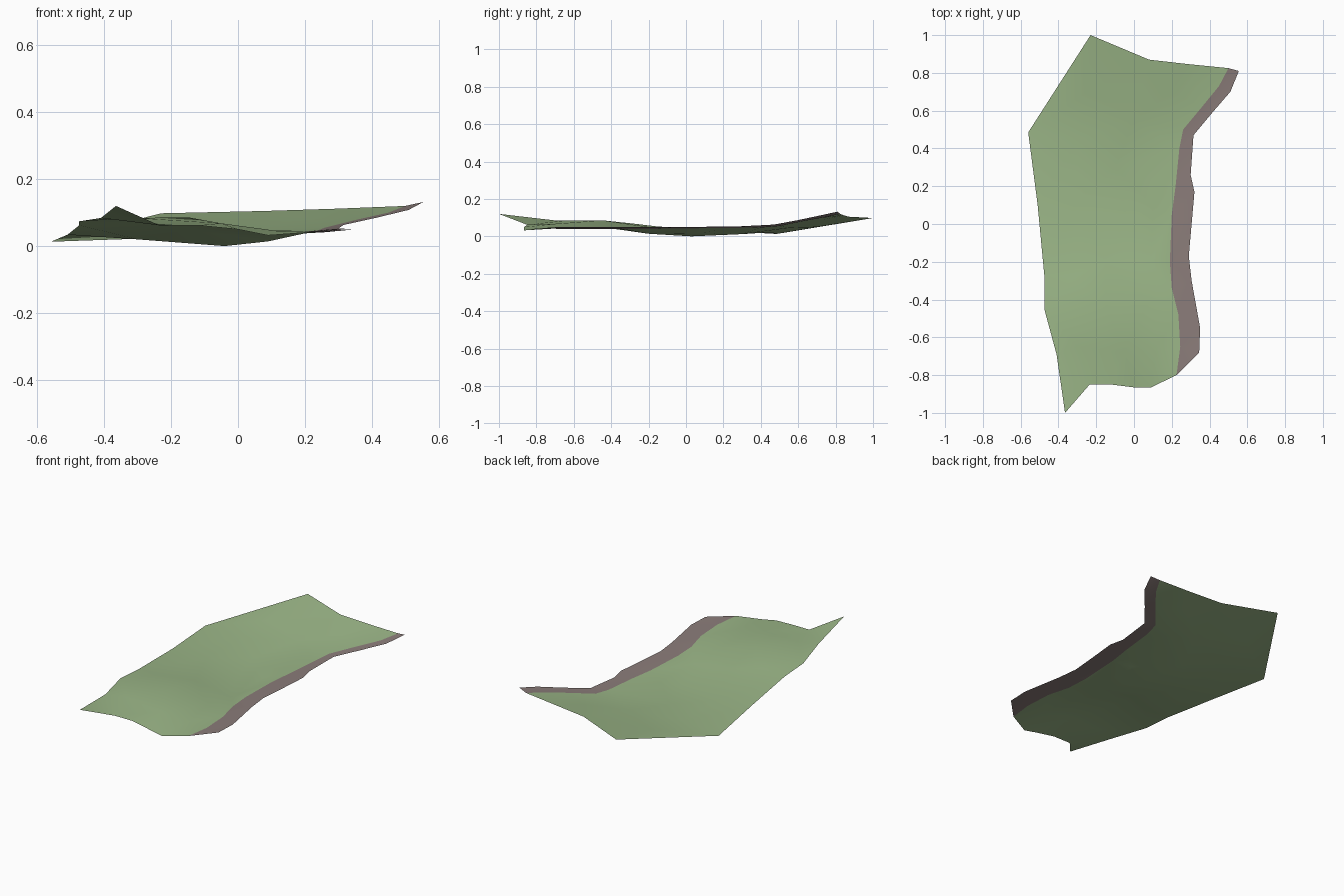
import bpy, bmesh
from mathutils import Vector
from mathutils.geometry import delaunay_2d_cdt

# Outer outline of the land, clockwise from the far peak
outline = [(-.23, 1, .098), (.08, .87, .105), (.30, .845, .112), (.50, .825, .12),
           (.555, .81, .132), (.51, .70, .108), (.415, .59, .085), (.315, .47, .063),
           (.30, .26, .052), (.32, .17, .052), (.305, 0, .05), (.29, -.17, .05),
           (.305, -.3, .05), (.35, -.55, .05), (.345, -.68, .05), (.225, -.80, .042),
           (.09, -.865, .032), (0, -.865, .05), (-.12, -.85, .062), (-.235, -.85, .062),
           (-.365, -1, .12), (-.41, -.69, .084), (-.475, -.45, .074), (-.475, -.27, .062),
           (-.51, .1, .034), (-.56, .485, .013)]
# Line where the grass meets the earth bank (between outline points 3 and 15)
seam = [(.45, .73, .10), (.36, .62, .08), (.26, .50, .055), (.24, .40, .047),
        (.22, .20, .045), (.20, .05, .043), (.19, -.2, .04), (.20, -.34, .038),
        (.235, -.48, .04), (.245, -.65, .04)]
# Hollows and rises in the grass
inner = [(-.04, .03, 0), (.09, -.2, .014), (.08, -.4, .042), (-.1, .3, .012),
         (-.3, .12, .02), (-.15, -.2, .05), (-.32, -.28, .068), (-.15, -.45, .086),
         (-.3, -.65, .084), (-.05, -.68, .068), (.12, -.65, .045), (.1, .1, .018),
         (-.3, .45, .022), (-.25, .7, .05), (0, .55, .045), (.2, .7, .083)]


def patch(bm, cache, border, extra, slot):
    """Triangulate one coloured region, sharing border vertices."""
    pts = border + extra
    n = len(border)
    _, _, faces, orig, _, _ = delaunay_2d_cdt(
        [Vector(p[:2]) for p in pts], [(i, (i + 1) % n) for i in range(n)], [], 1, 1e-6)
    for f in faces:
        vs = []
        for i in f:
            p = pts[orig[i][0]]
            if p not in cache:
                cache[p] = bm.verts.new(p)
            vs.append(cache[p])
        face = bm.faces.new(vs)
        face.normal_update()
        if face.normal.z < 0:
            face.normal_flip()
        face.material_index = slot
        face.smooth = True


bm, cache = bmesh.new(), {}
patch(bm, cache, outline[:4] + seam + outline[15:], inner, 0)        # grass
patch(bm, cache, outline[3:16] + seam[::-1], [], 1)                  # earth bank

mesh = bpy.data.meshes.new("land_strip")
bm.to_mesh(mesh)
bm.free()
for name, col in (("grass green", (.33, .47, .245, 1)), ("earth brown", (.26, .205, .195, 1))):
    mat = bpy.data.materials.new(name)
    mat.diffuse_color = col
    mesh.materials.append(mat)
obj = bpy.data.objects.new("land_strip", mesh)
bpy.context.collection.objects.link(obj)
